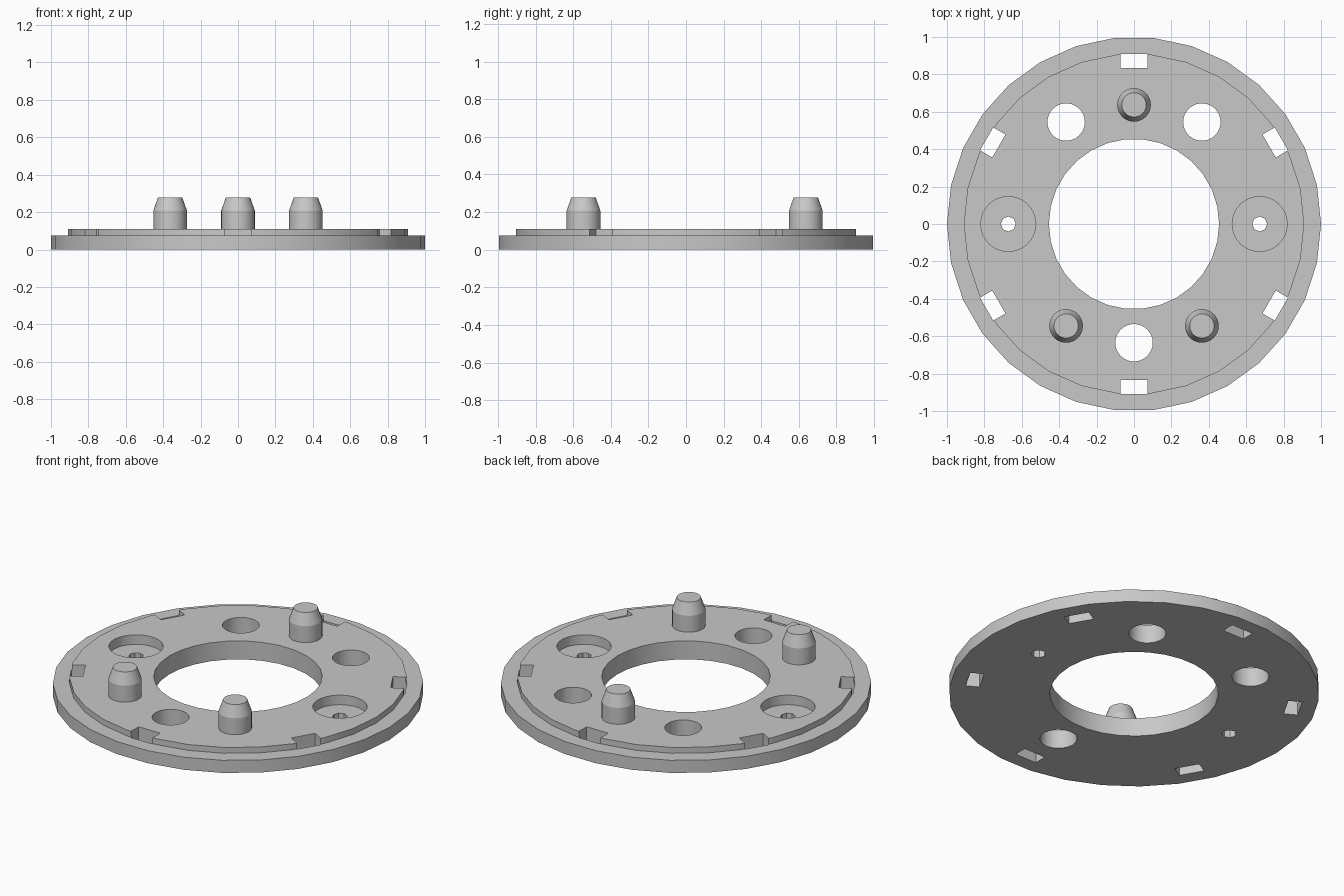
import bpy
from math import pi, cos, sin, radians

cube = bpy.data.objects.get("Cube")
if cube:
    bpy.data.objects.remove(cube, do_unlink=True)

# One plain grey for everything
grey = bpy.data.materials.new("light grey")
grey.use_nodes = True
colour = (0.58, 0.58, 0.58, 1)
grey.diffuse_color = colour
grey.node_tree.nodes["Principled BSDF"].inputs["Base Color"].default_value = colour


def add_mesh(name, verts, faces, location=(0, 0, 0), turn=0):
    mesh = bpy.data.meshes.new(name)
    mesh.from_pydata(verts, [], faces)
    mesh.materials.append(grey)
    obj = bpy.data.objects.new(name, mesh)
    obj.location = location
    obj.rotation_euler.z = turn
    bpy.context.collection.objects.link(obj)
    return obj


def lathe(name, profile, sides, location=(0, 0, 0), ring=False):
    """Turn an (r, z) profile, bottom to top; ring closes it, otherwise cap both ends."""
    n = len(profile)
    verts = [(r * cos(2 * pi * s / sides), r * sin(2 * pi * s / sides), z)
             for s in range(sides) for r, z in profile]
    faces = []
    for s in range(sides):
        a, b = s * n, (s + 1) % sides * n
        for i in range(n if ring else n - 1):
            j = (i + 1) % n
            faces.append((a + i, b + i, b + j, a + j))
    if not ring:
        faces.append([s * n for s in reversed(range(sides))])
        faces.append([s * n + n - 1 for s in range(sides)])
    return add_mesh(name, verts, faces, location)


def box(name, lo, hi, turn):
    verts = [(x, y, z) for z in (lo[2], hi[2])
             for x, y in ((lo[0], lo[1]), (hi[0], lo[1]), (hi[0], hi[1]), (lo[0], hi[1]))]
    faces = [(3, 2, 1, 0), (4, 5, 6, 7)]
    faces += [(i, (i + 1) % 4, (i + 1) % 4 + 4, i + 4) for i in range(4)]
    return add_mesh(name, verts, faces, turn=turn)


def smooth(obj):
    bpy.ops.object.select_all(action="DESELECT")
    obj.select_set(True)
    bpy.context.view_layer.objects.active = obj
    bpy.ops.object.shade_smooth_by_angle(angle=radians(15))


# Stepped ring plate
TOP, STEP, LOW, HIGH = 0.11, 0.075, -0.1, 0.3
plate = lathe("ring_plate", [(0.455, 0), (1, 0), (1, STEP), (0.91, STEP),
                             (0.91, TOP), (0.455, TOP)], 30, ring=True)

# Cutters: round holes, screw holes with counterbores, rim slots
cutters = []
for x, y in ((0, -0.635), (0.363, 0.545), (-0.363, 0.545)):
    cutters.append(lathe("hole_cutter", [(0.1, LOW), (0.1, HIGH)], 30, (x, y, 0)))
for x in (0.672, -0.672):
    cutters.append(lathe("bore_cutter", [(0.147, 0.053), (0.147, HIGH)], 30, (x, 0, 0)))
    cutters.append(lathe("screw_cutter", [(0.04, LOW), (0.04, HIGH)], 8, (x, 0, 0)))
for k in range(6):
    cutters.append(box("slot_cutter", (0.834, -0.071, LOW), (0.91, 0.071, HIGH),
                       radians(30 + 60 * k)))

bpy.context.view_layer.objects.active = plate
for cutter in cutters:
    cutter.hide_render = True
    cut = plate.modifiers.new("cut", "BOOLEAN")
    cut.operation = "DIFFERENCE"
    cut.solver = "EXACT"
    cut.object = cutter
    bpy.ops.object.modifier_apply(modifier=cut.name)
for cutter in cutters:
    bpy.data.objects.remove(cutter, do_unlink=True)
smooth(plate)

# Tapered locating pins
pins = {"back_pin": (0, 0.637), "front_left_pin": (0.363, -0.545),
        "front_right_pin": (-0.363, -0.545)}
for name, (x, y) in pins.items():
    smooth(lathe(name, [(0.09, 0.1), (0.09, 0.208), (0.065, 0.278)], 30, (x, y, 0)))
